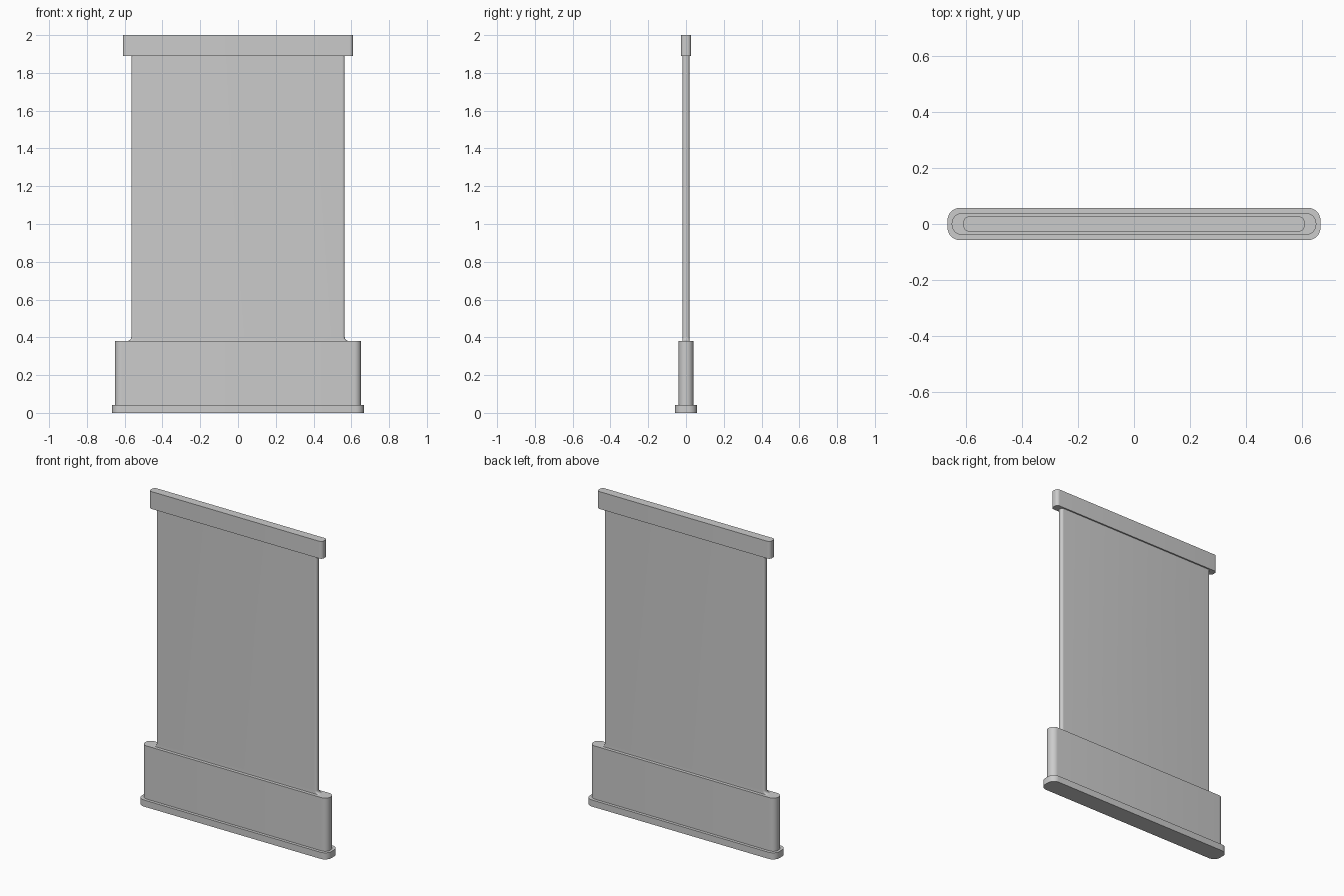
import bpy, bmesh
from math import sin, cos, pi

if "Cube" in bpy.data.objects:
    bpy.data.objects.remove(bpy.data.objects["Cube"])

SEG = 8  # segments per rounded corner


def outline(hx, hy, r):
    """Rounded rectangle seen from above."""
    pts = []
    for i, (sx, sy) in enumerate([(1, 1), (-1, 1), (-1, -1), (1, -1)]):
        for k in range(SEG + 1):
            a = (i + k / SEG) * pi / 2
            pts.append((sx * (hx - r) + r * cos(a), sy * (hy - r) + r * sin(a)))
    return pts


def loft(name, hy, r, sections):
    """Stack rounded rectangles given as (half width, height) and cap both ends."""
    bm = bmesh.new()
    rings = [[bm.verts.new((x, y, z)) for x, y in outline(hx, hy, r)]
             for hx, z in sections]
    n = len(rings[0])
    for a, b in zip(rings, rings[1:]):
        for i in range(n):
            j = (i + 1) % n
            bm.faces.new((a[i], a[j], b[j], b[i]))
    bm.faces.new(rings[0][::-1])
    bm.faces.new(rings[-1])
    me = bpy.data.meshes.new(name)
    bm.to_mesh(me)
    bm.free()
    ob = bpy.data.objects.new(name, me)
    bpy.context.collection.objects.link(ob)
    bpy.ops.object.select_all(action='DESELECT')
    ob.select_set(True)
    bpy.context.view_layer.objects.active = ob
    bpy.ops.object.shade_smooth_by_angle(angle=0.6)
    return ob


# Foot plate and the thick lower body
loft("foot_plate", 0.058, 0.045, [(0.667, 0), (0.667, 0.042)])
loft("lower_body", 0.039, 0.037, [(0.652, 0.042), (0.652, 0.38)])

# Thin panel, flaring outwards in a small fillet where it meets the body
R = 0.022
fillet = [(0.565 + R * (1 - sin(t * pi / 12)), 0.38 + R * (1 - cos(t * pi / 12)))
          for t in range(7)]
loft("panel", 0.018, 0.014, fillet + [(0.565, 1.89)])

# Top rail
loft("top_rail", 0.027, 0.02, [(0.61, 1.89), (0.61, 2.0)])
